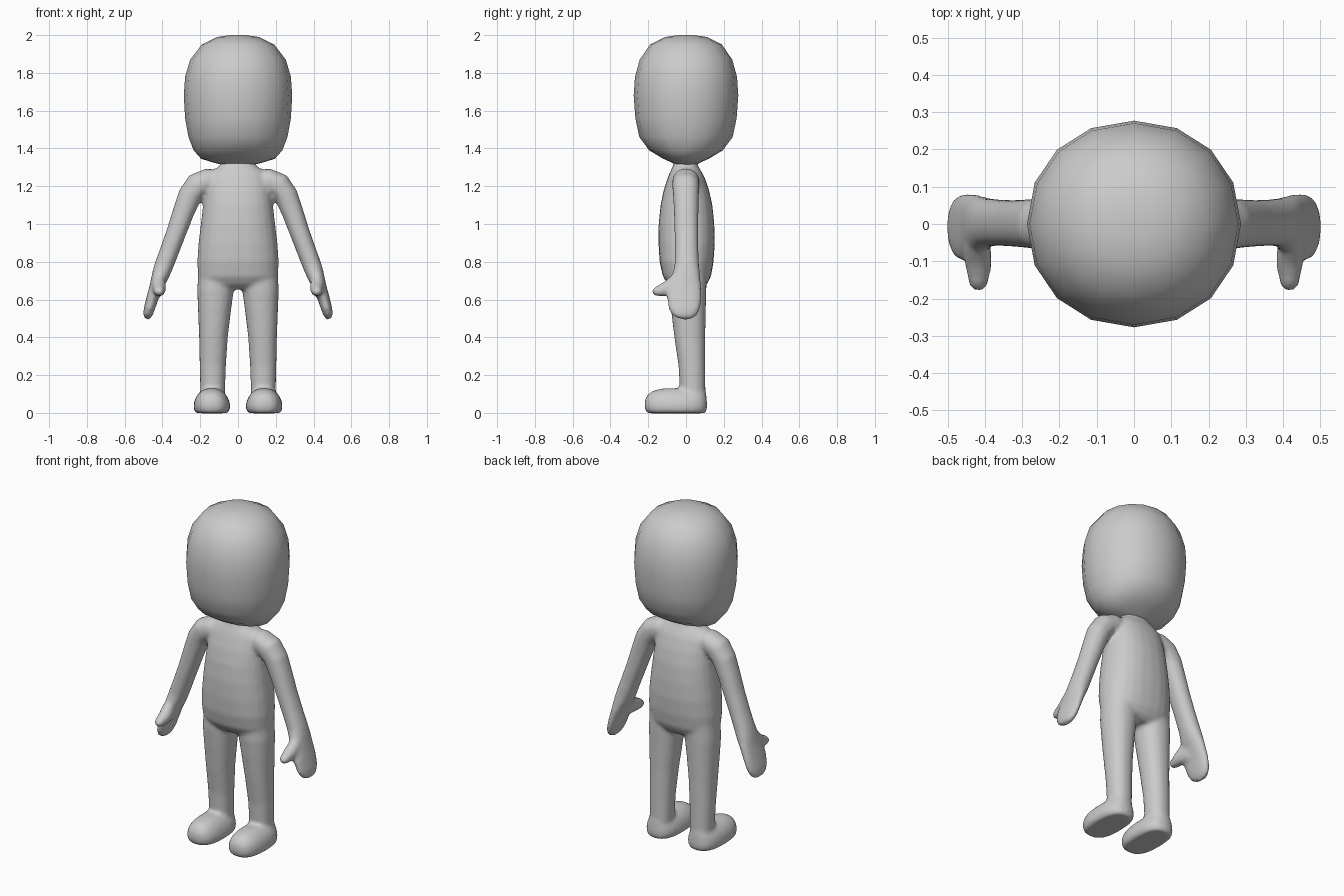
import bpy, bmesh, math
from mathutils import Vector

SKIN = bpy.data.materials.new("plain grey")
SKIN.diffuse_color = (0.6, 0.6, 0.6, 1)
X, Y, Z = Vector((1, 0, 0)), Vector((0, 1, 0)), Vector((0, 0, 1))


def loft(bm, stations, power=2.0, sides=24, turn=0.0):
    """Skin superellipse rings; a station is (centre, half-axis u, half-axis v)."""
    rings = []
    for c, u, v in stations:
        ring = []
        for i in range(sides):
            a = 2 * math.pi * i / sides + turn
            ca, sa = math.cos(a), math.sin(a)
            p = math.copysign(abs(ca) ** (2 / power), ca)
            q = math.copysign(abs(sa) ** (2 / power), sa)
            ring.append(bm.verts.new(Vector(c) + u * p + v * q))
        rings.append(ring)
    faces = []
    for a, b in zip(rings, rings[1:]):
        for i in range(sides):
            j = (i + 1) % sides
            faces.append(bm.faces.new((a[i], a[j], b[j], b[i])))
    faces += [bm.faces.new(rings[0][::-1]), bm.faces.new(rings[-1])]
    bmesh.ops.recalc_face_normals(bm, faces=faces)


def finish(bm, name):
    mesh = bpy.data.meshes.new(name)
    bm.to_mesh(mesh)
    bm.free()
    mesh.materials.append(SKIN)
    mesh.polygons.foreach_set("use_smooth", [True] * len(mesh.polygons))
    obj = bpy.data.objects.new(name, mesh)
    bpy.context.collection.objects.link(obj)
    return obj


def upright(rows, cx=0.0):
    """Horizontal rings from (z, x0, x1, y0, y1) rows."""
    return [(((x0 + x1) / 2, (y0 + y1) / 2, z), X * ((x1 - x0) / 2), Y * ((y1 - y0) / 2))
            for z, x0, x1, y0, y1 in rows]


# Head: rounded block of sixteen sides
bm = bmesh.new()
head = [(1.31, .07, .05), (1.325, .13, .075), (1.345, .195, .12), (1.39, .235, .195),
        (1.46, .262, .247), (1.56, .28, .268), (1.68, .287, .277), (1.78, .28, .27),
        (1.87, .253, .245), (1.95, .192, .19), (1.99, .11, .11), (2.0, .04, .04)]
loft(bm, upright([(z, -x, x, -y, y) for z, x, y in head]), 2.1, 16)
finish(bm, "head")

bm = bmesh.new()
# Neck and torso
torso = [(.655, .15, -.06, .08), (.68, .19, -.095, .11), (.72, .212, -.122, .132),
         (.80, .216, -.14, .146), (.90, .209, -.146, .153), (1.0, .197, -.145, .15),
         (1.1, .185, -.135, .14), (1.18, .175, -.118, .122), (1.25, .16, -.095, .098),
         (1.285, .135, -.08, .078), (1.305, .1, -.07, .065), (1.34, .08, -.06, .055)]
loft(bm, upright([(z, -x, x, a, b) for z, x, a, b in torso]), 2.3)

for s in (-1, 1):
    def side(rows):
        return [(z, min(s * a, s * b), max(s * a, s * b), c, d) for z, a, b, c, d in rows]

    # Leg
    loft(bm, upright(side([(.03, .07, .2, -.03, .105), (.13, .068, .2, -.033, .103),
                           (.25, .064, .203, -.04, .102), (.4, .054, .206, -.062, .102),
                           (.55, .036, .212, -.08, .105), (.65, .022, .216, -.09, .108),
                           (.75, .01, .21, -.09, .11)])), 2.2)
    # Foot with a flat sole
    loft(bm, upright(side([(-.002, .058, .218, -.2, .1), (.012, .045, .232, -.215, .11),
                           (.04, .04, .236, -.221, .112), (.075, .05, .228, -.216, .11),
                           (.1, .066, .212, -.2, .108), (.118, .085, .192, -.172, .104),
                           (.13, .105, .17, -.12, .1)])), 2.6)
    # Arm and mitten: x, z, half thickness, y range
    arm = [(.09, 1.225, .06, -.06, .06), (.16, 1.228, .066, -.072, .07),
           (.215, 1.205, .068, -.073, .07), (.255, 1.15, .063, -.068, .068),
           (.29, 1.06, .057, -.064, .066), (.325, .96, .053, -.061, .065),
           (.362, .86, .051, -.059, .066), (.392, .78, .05, -.061, .069),
           (.41, .73, .046, -.073, .075), (.43, .675, .037, -.09, .08),
           (.452, .61, .032, -.102, .082), (.47, .55, .029, -.093, .075),
           (.479, .515, .024, -.07, .055), (.483, .497, .012, -.035, .03)]
    stations = []
    for i, (x, z, r, y0, y1) in enumerate(arm):
        a, b = arm[max(i - 1, 0)], arm[min(i + 1, len(arm) - 1)]
        t = Vector((s * (b[0] - a[0]), 0, b[1] - a[1])).normalized()
        stations.append(((s * x, (y0 + y1) / 2, z), t.cross(Y) * r, Y * ((y1 - y0) / 2)))
    loft(bm, stations, 2.2)
    # Thumb
    loft(bm, [((s * x, y, z), X * a, Z * b) for x, y, z, a, b in
              [(.428, -.02, .68, .035, .07), (.42, -.07, .675, .037, .06),
               (.417, -.105, .66, .036, .043), (.417, -.14, .648, .031, .032),
               (.417, -.165, .643, .024, .024), (.417, -.178, .641, .012, .012)]])

# Fuse limbs and torso into one soft skin
body = finish(bm, "body")
remesh = body.modifiers.new("fuse", 'REMESH')
remesh.mode = 'VOXEL'
remesh.voxel_size = 0.011
remesh.use_smooth_shade = True
soften = body.modifiers.new("soften", 'SMOOTH')
soften.factor = 0.5
soften.iterations = 6
